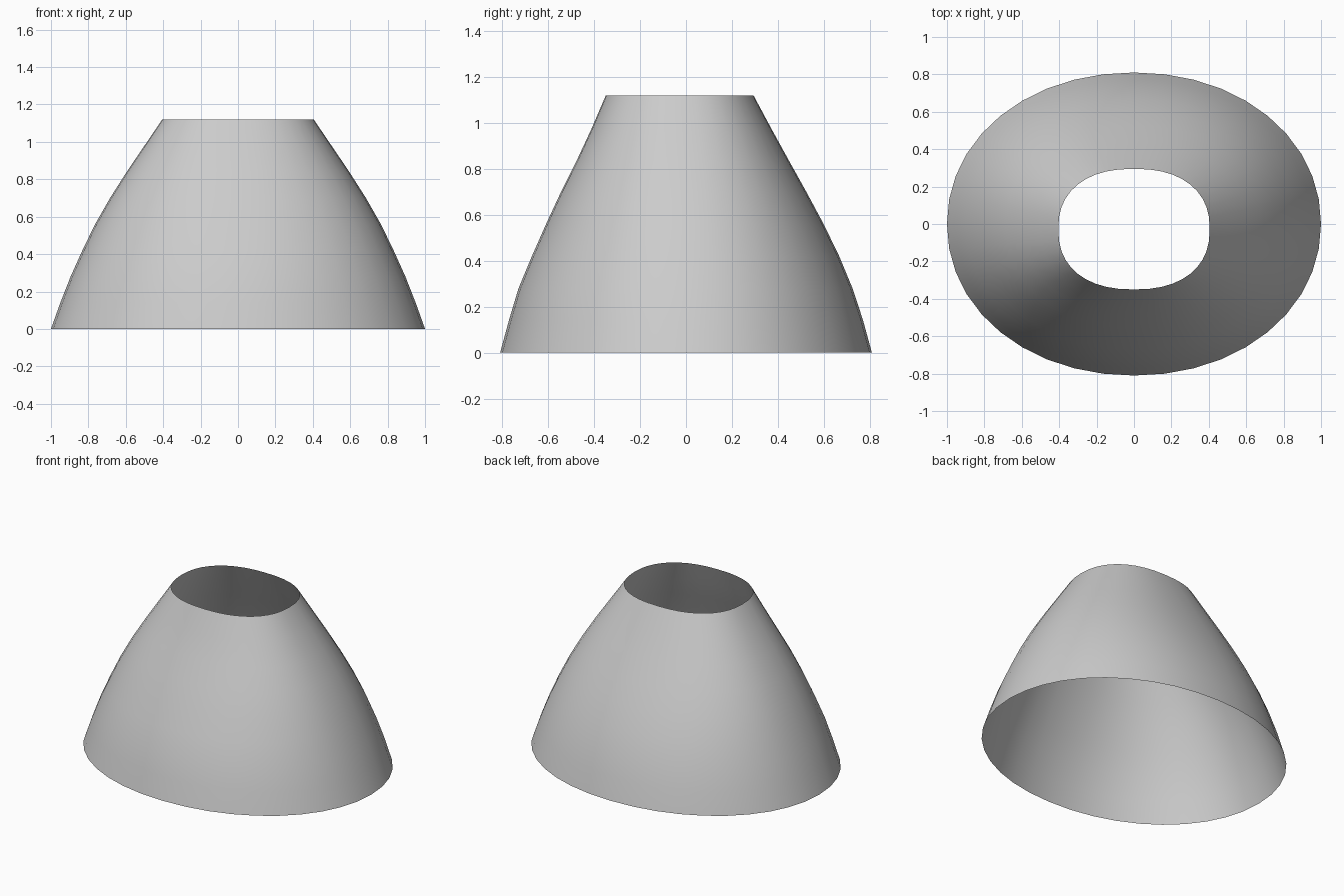
import bpy, bmesh, math

if "Cube" in bpy.data.objects:
    bpy.data.objects.remove(bpy.data.objects["Cube"])

SEGMENTS = 40
# Ring: height, half width in x, front y, back y, squareness exponent
RINGS = [
    (0.00, 1.000, -0.81, 0.81, 2.06),
    (0.14, 0.950, -0.772, 0.772, 2.08),
    (0.28, 0.895, -0.73, 0.726, 2.10),
    (0.42, 0.832, -0.672, 0.668, 2.13),
    (0.56, 0.764, -0.61, 0.600, 2.16),
    (0.70, 0.684, -0.545, 0.525, 2.20),
    (0.84, 0.595, -0.475, 0.447, 2.24),
    (0.98, 0.500, -0.41, 0.370, 2.28),
    (1.12, 0.405, -0.35, 0.295, 2.32),
]


def power(value, exponent):
    return math.copysign(abs(value) ** exponent, value)


def make_ring(bm, z, half_x, front, back, n):
    centre, half_y = (front + back) / 2, (back - front) / 2
    ring = []
    for i in range(SEGMENTS):
        a = 2 * math.pi * i / SEGMENTS
        ring.append(bm.verts.new((half_x * power(math.cos(a), 2 / n),
                                  centre + half_y * power(math.sin(a), 2 / n), z)))
    return ring


# Open, single-sheet tapered shell
bm = bmesh.new()
rings = [make_ring(bm, *r) for r in RINGS]
for low, high in zip(rings, rings[1:]):
    for i in range(SEGMENTS):
        j = (i + 1) % SEGMENTS
        bm.faces.new((low[i], low[j], high[j], high[i]))

mesh = bpy.data.meshes.new("tapered_shell")
bm.to_mesh(mesh)
bm.free()
shell = bpy.data.objects.new("tapered_shell", mesh)
bpy.context.collection.objects.link(shell)
bpy.context.view_layer.objects.active = shell
shell.select_set(True)
bpy.ops.object.shade_smooth_by_angle(angle=math.radians(30))
